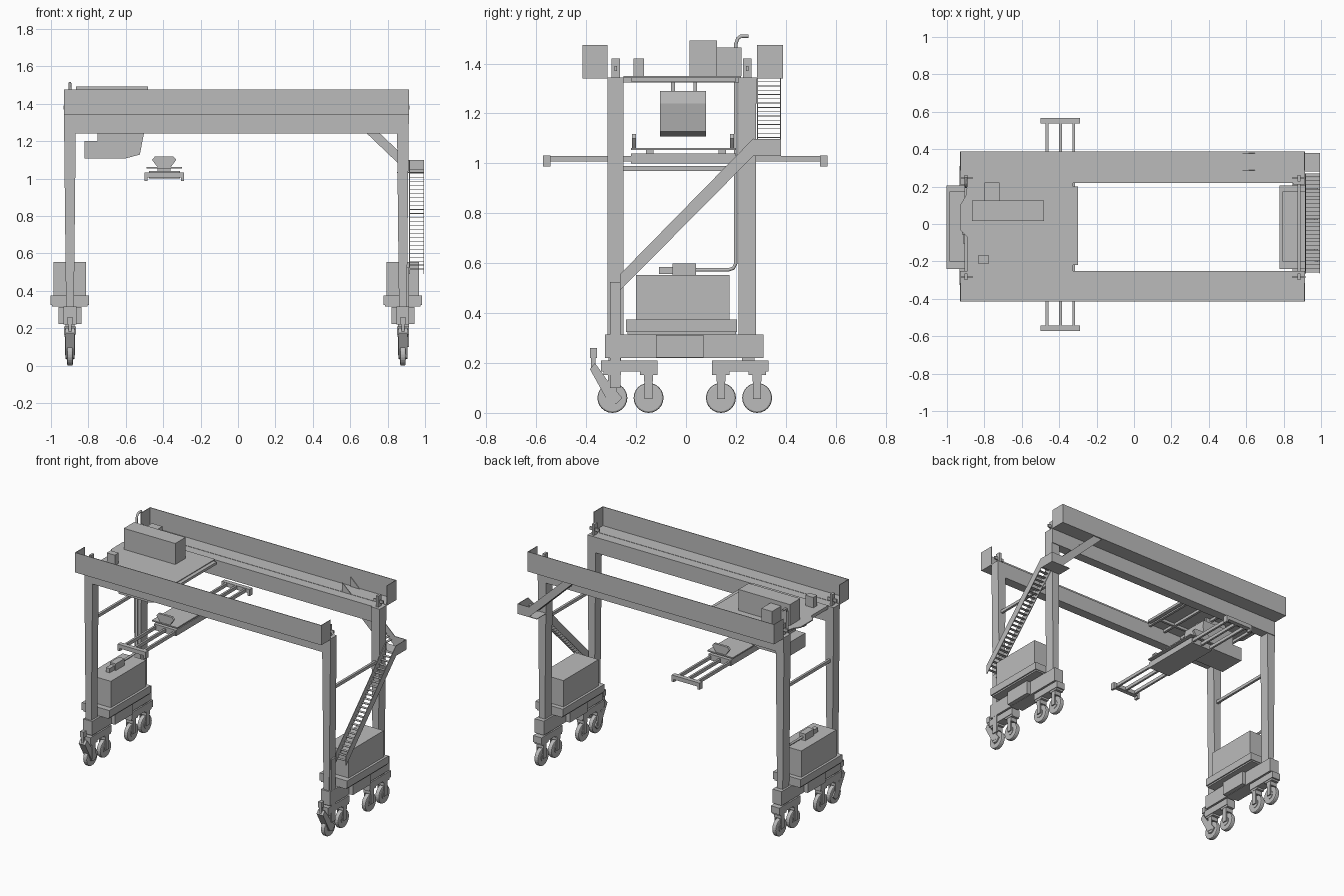
import bpy, bmesh, math
from mathutils import Vector

cube = bpy.data.objects.get("Cube")
if cube:
    bpy.data.objects.remove(cube, do_unlink=True)

grey = bpy.data.materials.new("painted grey steel")
grey.use_nodes = True
colour = (0.5, 0.5, 0.5, 1)
grey.diffuse_color = colour
grey.node_tree.nodes["Principled BSDF"].inputs["Base Color"].default_value = colour


def add_mesh(name, bm):
    bmesh.ops.recalc_face_normals(bm, faces=bm.faces)
    mesh = bpy.data.meshes.new(name)
    bm.to_mesh(mesh)
    bm.free()
    mesh.materials.append(grey)
    obj = bpy.data.objects.new(name, mesh)
    bpy.context.collection.objects.link(obj)
    return obj


def prism(name, points, axis, low, high):
    """Extrude a flat outline along an axis; points use the other two axes in order."""
    bm = bmesh.new()

    def vert(p, d):
        co = list(p)
        co.insert("xyz".index(axis), d)
        return bm.verts.new(co)
    face = bm.faces.new([vert(p, low) for p in points])
    shift = Vector([high - low if a == axis else 0 for a in "xyz"])
    new = bmesh.ops.extrude_face_region(bm, geom=[face], use_keep_orig=True)["geom"]
    bmesh.ops.translate(bm, vec=shift, verts=[g for g in new if isinstance(g, bmesh.types.BMVert)])
    return add_mesh(name, bm)


def box(name, x0, x1, y0, y1, z0, z1):
    return prism(name, [(x0, y0), (x1, y0), (x1, y1), (x0, y1)], "z", z0, z1)


def cylinder_x(name, x, y, z, radius, width, sides=24):
    ring = [(y + radius * math.cos(i * math.tau / sides),
             z + radius * math.sin(i * math.tau / sides)) for i in range(sides)]
    return prism(name, ring, "x", x - width / 2, x + width / 2)


def pipe(name, points, radius):
    curve = bpy.data.curves.new(name, "CURVE")
    curve.dimensions = "3D"
    curve.bevel_depth = radius
    curve.bevel_resolution = 1
    curve.use_fill_caps = True
    spline = curve.splines.new("POLY")
    spline.points.add(len(points) - 1)
    for p, co in zip(spline.points, points):
        p.co = (*co, 1)
    curve.materials.append(grey)
    obj = bpy.data.objects.new(name, curve)
    bpy.context.collection.objects.link(obj)


MID = -0.0085
THIN = 0.004

# End frames: legs, sills, bogies, wheels and machinery houses
for s, side in ((-1, "right"), (1, "left")):
    c = MID + s * 0.89

    def block(name, half, *rest):
        return box(f"{side}_{name}", c - half, c + half, *rest)

    for end, y0, y1 in (("front", -0.315, -0.25), ("back", 0.21, 0.28)):
        prism(f"{side}_{end}_leg", [(c - 0.021, 0.315), (c + 0.021, 0.315),
                                    (c + 0.032, 1.345), (c - 0.032, 1.345)], "y", y0, y1)
        # Rope anchor on top of the leg
        ym = (y0 + y1) / 2
        block(f"{end}_anchor_post", 0.008, ym - 0.017, ym + 0.017, 1.345, 1.42)
        box(f"{side}_{end}_anchor_arm", c - 0.035, c + 0.035, ym - 0.005, ym + 0.005, 1.37, 1.39)

    block("sill_beam", 0.034, -0.325, 0.31, 0.22, 0.315)
    block("sill_side_box", 0.062, -0.12, 0.07, 0.222, 0.312)
    block("machine_deck", 0.103, -0.24, 0.205, 0.325, 0.375)
    block("deck_plate", 0.095, -0.235, 0.2, 0.315, 0.325)
    block("machine_house", 0.087, -0.2, 0.175, 0.375, 0.553)
    block("cross_tie", 0.008, -0.255, 0.215, 0.97, 0.99)

    for end, y0, y1, wheels in (("front", -0.34, -0.115, (-0.295, -0.15)),
                                ("back", 0.105, 0.33, (0.14, 0.285))):
        block(f"{end}_bogie", 0.032, y0, y1, 0.165, 0.21)
        ym = 0.25 if end == "back" else -0.285
        block(f"{end}_bogie_pivot", 0.025, ym - 0.025, ym + 0.025, 0.205, 0.225)
        for i, y in enumerate(wheels):
            tag = f"{side}_{end}_wheel_{i + 1}"
            tyre = cylinder_x(f"{tag}_tyre", c, y, 0.06, 0.06, 0.03)
            bevel = tyre.modifiers.new("rounded tread", "BEVEL")
            bevel.width, bevel.segments, bevel.limit_method = 0.007, 2, "ANGLE"
            cylinder_x(f"{tag}_hub", c, y, 0.06, 0.028, 0.036, 16)
            box(f"{tag}_fork_head", c - 0.028, c + 0.028, y - 0.035, y + 0.035, 0.152, 0.165)
            box(f"{tag}_fork_crown", c - 0.026, c + 0.026, y - 0.018, y + 0.018, 0.125, 0.152)
            for k in (-1, 1):
                x = c + k * 0.022
                box(f"{tag}_fork_arm", x - 0.004, x + 0.004, y - 0.016, y + 0.016, 0.055, 0.13)

    # Front wheel guard with its warning lamp
    prism(f"{side}_wheel_guard", [(-0.385, 0.175), (-0.365, 0.2), (-0.315, 0.13), (-0.255, 0.06),
                                  (-0.28, 0.035), (-0.31, 0.04)], "x", c - 0.024, c + 0.024)
    block("lamp_post", 0.008, -0.38, -0.362, 0.18, 0.22)
    block("lamp", 0.013, -0.385, -0.357, 0.22, 0.26)

# Main girders: beam, outer walkway, parapet and end plates
for end, beam, outer in (("front", (-0.315, -0.25), -0.415), ("back", (0.22, 0.285), 0.388)):
    box(f"{end}_girder_beam", -0.928, 0.912, *beam, 1.24, 1.345)
    edge = beam[0] if end == "front" else beam[1]
    y0, y1 = sorted((edge, outer))
    box(f"{end}_walkway", -0.93, 0.914, y0, y1, 1.341, 1.347)
    wall = sorted((outer, outer + (THIN if end == "front" else -THIN)))
    box(f"{end}_parapet", -0.93, 0.914, *wall, 1.341, 1.475)
    for x in (-0.93, 0.914 - THIN):
        box(f"{end}_walkway_end_plate", x, x + THIN, y0, y1, 1.345, 1.475)

# Trolley platform with stiffening ribs underneath
prism("trolley_platform", [(-0.325, -0.25), (-0.325, 0.22), (-0.89, 0.22), (-0.9, 0.15),
                           (-0.93, 0.1), (-0.93, -0.03), (-0.89, -0.07), (-0.89, -0.25)],
      "z", 1.343, 1.35)
for x in (-0.88, -0.74, -0.6, -0.46, -0.34):
    box("platform_cross_rib", x - 0.008, x + 0.008, -0.25, 0.22, 1.325, 1.343)
for y in (-0.15, 0.12):
    box("platform_long_rib", -0.88, -0.34, y - 0.008, y + 0.008, 1.325, 1.343)
box("platform_edge_strip", -0.325, -0.3, -0.22, 0.2, 1.328, 1.345)
box("hoist_house", -0.865, -0.48, 0.015, 0.125, 1.35, 1.492)
box("electrical_cabinet", -0.8, -0.72, 0.125, 0.222, 1.35, 1.465)
box("small_cabinet", -0.835, -0.775, -0.21, -0.168, 1.35, 1.42)

# Operator cabin hanging below the trolley
prism("cabin", [(-0.82, 1.108), (-0.6, 1.108), (-0.525, 1.128), (-0.503, 1.24), (-0.51, 1.29),
                (-0.75, 1.29), (-0.75, 1.2), (-0.82, 1.2)], "y", -0.105, 0.08)
for y in (-0.06, 0.03):
    box("cabin_hanger", -0.72, -0.56, y, y + 0.015, 1.29, 1.343)

# Spreader with telescopic arms and sheave plates
box("spreader_body", -0.475, -0.31, -0.22, 0.2, 1.0, 1.04)
box("spreader_head_plate", -0.49, -0.3, -0.22, 0.2, 1.053, 1.061)
for y in (-0.16, 0.13):
    box("spreader_spacer", -0.43, -0.36, y, y + 0.03, 1.04, 1.053)
for x in (-0.465, -0.393, -0.322):
    box("spreader_arm", x - 0.007, x + 0.007, -0.55, 0.55, 1.008, 1.03)
for y in (-0.558, 0.553):
    box("spreader_end_bar", -0.5, -0.29, y - 0.015, y + 0.015, 1.005, 1.032)
    for x in (-0.492, -0.298):
        box("twist_lock", x - 0.008, x + 0.008, y - 0.015, y + 0.015, 0.987, 1.005)
for y in (-0.208, 0.185):
    prism("sheave_plate", [(-0.43, 1.061), (-0.36, 1.061), (-0.345, 1.08), (-0.33, 1.1),
                           (-0.345, 1.117), (-0.445, 1.117), (-0.46, 1.1), (-0.445, 1.08)],
          "y", y - 0.008, y + 0.008)

# Lower staircase on the left end frame
STAIR_IN, STAIR_OUT = 0.915, 0.995
for x in (STAIR_IN, STAIR_OUT - THIN):
    prism("stair_stringer", [(-0.265, 0.49), (0.27, 1.03), (0.27, 1.1), (-0.265, 0.555)],
          "x", x, x + THIN)
STEPS = 26
for i in range(STEPS):
    t = i / (STEPS - 1)
    y, z = -0.25 + 0.51 * t, 0.515 + 0.53 * t
    box("stair_tread", STAIR_IN, STAIR_OUT, y - 0.01, y + 0.01, z, z + 0.003)
box("stair_base_ladder", 0.903, 0.915, -0.305, -0.262, 0.1, 0.525)

# Landing and upper flight to the walkway
box("landing_floor", 0.85, STAIR_OUT, 0.28, 0.38, 1.03, 1.034)
box("landing_side_wall", STAIR_OUT - THIN, STAIR_OUT, 0.27, 0.38, 1.03, 1.098)
box("landing_back_wall", 0.9, STAIR_OUT, 0.38 - THIN, 0.38, 1.03, 1.098)
for y in (0.285, 0.376):
    prism("upper_stair_stringer", [(0.91, 1.03), (0.58, 1.345), (0.58, 1.41), (0.91, 1.098)],
          "y", y, y + THIN)
for i in range(16):
    x = 0.88 - 0.018 * i
    box("upper_stair_tread", x - 0.009, x + 0.009, 0.287, 0.378, 1.068 + 0.0172 * i, 1.071 + 0.0172 * i)

# Exhaust from the right machine house up past the trolley
px = MID - 0.89
pipe("exhaust_pipe", [(px, 0.03, 0.573), (px, 0.17, 0.573), (px, 0.19, 0.58), (px, 0.2, 0.6),
                      (px, 0.2, 1.48), (px, 0.207, 1.5), (px, 0.22, 1.51), (px, 0.25, 1.51)], 0.008)
box("exhaust_silencer", px - 0.022, px + 0.022, -0.055, 0.04, 0.553, 0.598)
box("exhaust_inlet", px - 0.014, px + 0.014, -0.108, -0.055, 0.556, 0.585)
